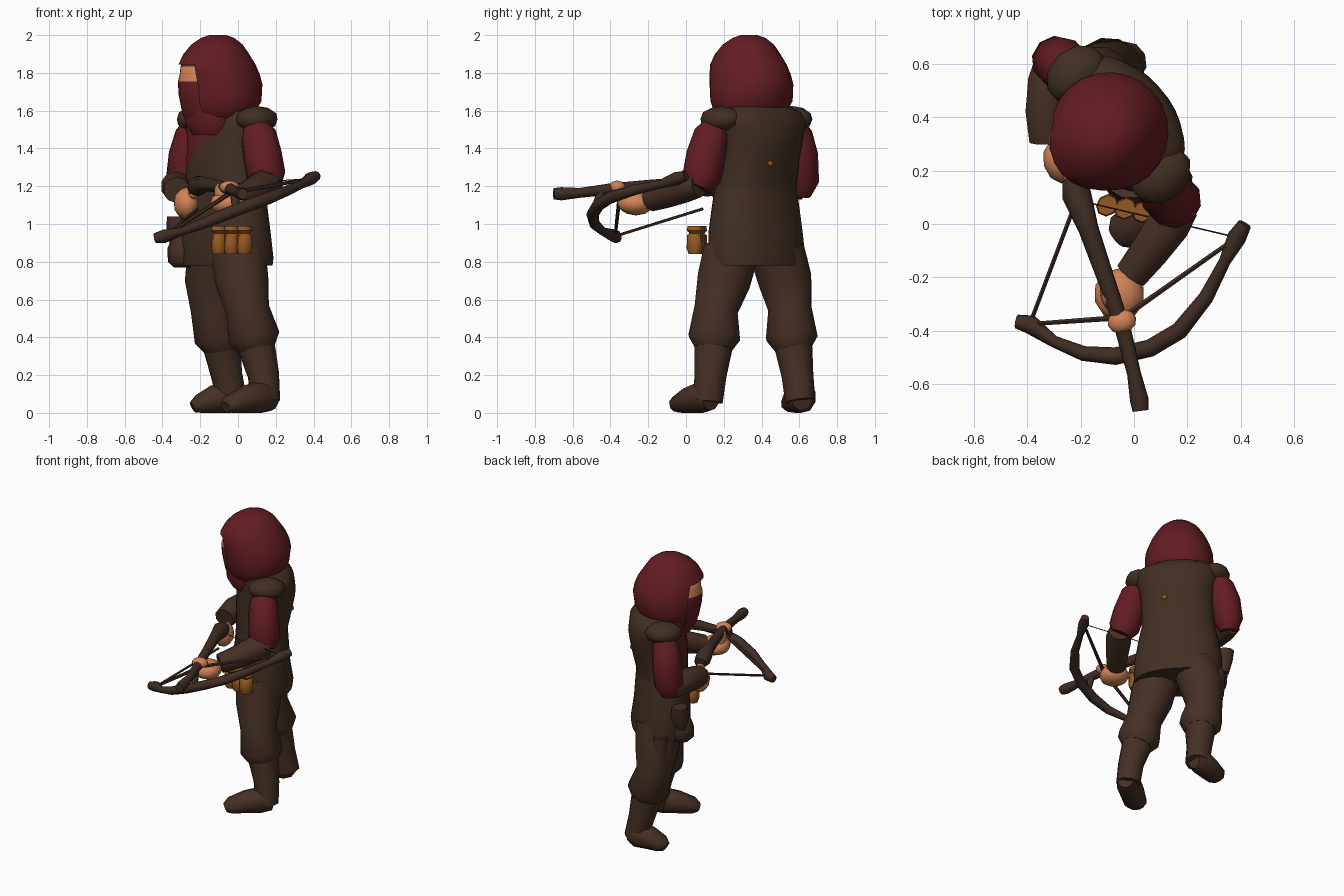
import bpy, bmesh, math
from mathutils import Vector

if "Cube" in bpy.data.objects:
    bpy.data.objects.remove(bpy.data.objects["Cube"], do_unlink=True)


def material(name, r, g, b):
    m = bpy.data.materials.new(name)
    m.use_nodes = True
    m.diffuse_color = (r, g, b, 1)
    node = next(n for n in m.node_tree.nodes if n.type == 'BSDF_PRINCIPLED')
    node.inputs["Base Color"].default_value = (r, g, b, 1)
    node.inputs["Roughness"].default_value = 0.9
    return m


RED = material("dark red cloth", .125, .012, .016)
TUNIC = material("olive brown leather", .053, .028, .016)
BROWN = material("brown leather", .06, .029, .018)
WOOD = material("dark wood", .05, .026, .017)
SKIN = material("skin", .65, .23, .095)
ORANGE = material("orange leather", .3, .1, .015)

# The figure is turned: FRONT is where it faces, LEFT its own left, FACE its gaze
UP = Vector((0, 0, 1))
FRONT = Vector((-.74, -.67, 0)).normalized()
LEFT = UP.cross(FRONT)
FACE = Vector((-.94, -.34, 0)).normalized()
BODY = Vector((-.06, .375, 0))
HEAD = Vector((-.1, .34, 0))


def finish(name, bm, mats, rule=None, angle=50):
    """Turn a bmesh into a shaded object; rule picks a material per face."""
    bmesh.ops.recalc_face_normals(bm, faces=bm.faces)
    if rule:
        for f in bm.faces:
            f.material_index = rule(f.calc_center_median())
    mesh = bpy.data.meshes.new(name)
    bm.to_mesh(mesh)
    bm.free()
    for m in mats:
        mesh.materials.append(m)
    ob = bpy.data.objects.new(name, mesh)
    bpy.context.collection.objects.link(ob)
    bpy.ops.object.select_all(action='DESELECT')
    ob.select_set(True)
    bpy.context.view_layer.objects.active = ob
    bpy.ops.object.shade_smooth_by_angle(angle=math.radians(angle))


def loft(name, path, radii, *mats, sides=10, level=False, power=1.0,
         rule=None, drop=None, floor=False):
    """Skin rings along a path; level keeps the rings horizontal."""
    bm = bmesh.new()
    pts = [Vector(p) for p in path]
    whole = (pts[-1] - pts[0]).normalized()
    ref = LEFT if level or abs(whole.z) > .7 else UP
    rings = []
    for i, p in enumerate(pts):
        t = UP if level else (pts[min(i + 1, len(pts) - 1)] - pts[max(i - 1, 0)]).normalized()
        u = (ref - t * ref.dot(t)).normalized()
        v = t.cross(u)
        r = radii[i]
        ru, rv = r if isinstance(r, tuple) else (r, r)
        ring = []
        for k in range(sides):
            a = math.tau * k / sides
            c, s = math.cos(a), math.sin(a)
            q = p + u * ru * math.copysign(abs(c) ** power, c) + v * rv * math.copysign(abs(s) ** power, s)
            if floor:
                q.z = max(q.z, 0)
            ring.append(bm.verts.new(q))
        rings.append(ring)
    for a, b in zip(rings, rings[1:]):
        for k in range(sides):
            j = (k + 1) % sides
            bm.faces.new((a[k], a[j], b[j], b[k]))
    bm.faces.new(rings[0])
    bm.faces.new(rings[-1])
    if drop:
        gone = [f for f in bm.faces if drop(f.calc_center_median())]
        bmesh.ops.delete(bm, geom=gone, context='FACES')
    finish(name, bm, mats, rule)


def stack(name, centre, rows, *mats, **opts):
    """Loft of horizontal ellipses: rows of height, forward shift, width, depth."""
    path = [centre + FRONT * shift + UP * z for z, shift, w, d in rows]
    loft(name, path, [(w, d) for z, shift, w, d in rows], *mats, level=True, **opts)


def blob(name, at, size, mat, turn=FRONT):
    """Low-poly ellipsoid; size is along turn, across it and upwards."""
    bm = bmesh.new()
    bmesh.ops.create_icosphere(bm, subdivisions=2, radius=1)
    side = UP.cross(turn)
    for v in bm.verts:
        x, y, z = v.co
        v.co = Vector(at) + turn * x * size[0] + side * y * size[1] + UP * z * size[2]
    finish(name, bm, [mat])


# Tunic, crossing over a red scarf that slants down to the right of the chest
def chest_colour(c):
    d = c - BODY
    across = d.dot(LEFT)
    return int(d.dot(FRONT) > .05 and c.z > 1.33 and -.19 < across < min(.15, .1 + (c.z - 1.5) * 1.35))


stack("tunic", BODY, [(.78, 0, .285, .185), (.82, 0, .29, .19), (.95, .01, .285, .18),
                      (1.1, .01, .26, .17), (1.17, .01, .245, .165), (1.19, .01, .24, .165),
                      (1.29, 0, .24, .178), (1.33, -.005, .24, .182), (1.37, -.01, .24, .185),
                      (1.41, -.015, .245, .187), (1.45, -.02, .25, .187), (1.5, -.02, .265, .182),
                      (1.55, -.02, .28, .175), (1.59, -.01, .26, .16), (1.64, .01, .15, .13)],
      TUNIC, RED, sides=32, power=.9, rule=chest_colour)
for side, at in (("left", (.1, .185, 1.555)), ("right", (-.215, .56, 1.555))):
    blob(side + "_shoulder_cape", at, (.125, .1, .07), TUNIC)
stack("neck_scarf", HEAD, [(1.47, .05, .11, .1), (1.54, .05, .15, .14), (1.62, .03, .15, .15)],
      RED, sides=14)


# Hood, open at the face
def face_opening(c):
    d = c - HEAD
    d.z = 0
    return 1.6 < c.z < 1.845 and d.normalized().dot(FACE) > .77


stack("hood", HEAD, [(1.53, 0, .13, .13), (1.58, 0, .195, .175), (1.65, -.01, .225, .21),
                     (1.74, -.01, .222, .222), (1.79, 0, .21, .222), (1.845, .015, .192, .215),
                     (1.9, .02, .165, .182), (1.95, .015, .13, .142), (1.985, .01, .085, .09),
                     (2, .01, .045, .045)],
      RED, sides=24, drop=face_opening)

# Masked head: red mask below, skin at the eyes, hair above
MASK = HEAD + FACE * .085
stack("masked_head", MASK, [(1.52, 0, .08, .08), (1.58, 0, .115, .115), (1.68, 0, .135, .135),
                            (1.755, 0, .14, .14), (1.79, 0, .13, .13),
                            (1.835, 0, .125, .125), (1.9, -.03, .09, .09)],
      RED, SKIN, BROWN, sides=18,
      rule=lambda c: 0 if c.z < 1.755 else 1 if c.z < 1.835 else 2)

# Legs: baggy trousers over cuffed boots
LEGS = {
    "left": [(.0, .24, .86), (.02, .2, .7), (.05, .16, .55), (.085, .15, .4), (.1, .145, .34),
             (.135, .13, .2), (.145, .115, .06)],
    "right": [(-.12, .48, .86), (-.14, .525, .7), (-.135, .55, .55), (-.095, .56, .4),
              (-.085, .57, .34), (-.06, .59, .2), (-.03, .605, .06)],
}
FEET = {
    "left": [(.185, .135, .07), (.125, .09, .085), (.04, .03, .07), (-.04, -.03, .045), (-.065, -.05, .03)],
    "right": [(.01, .615, .07), (-.04, .61, .085), (-.13, .59, .07), (-.21, .575, .045), (-.24, .57, .03)],
}
for side, p in LEGS.items():
    loft(side + "_trouser_leg", p[:5], [.15, .145, .118, .14, .1], BROWN, sides=12)
    loft(side + "_boot_shaft", p[4:], [.1, .085, .08], BROWN, sides=10)
    loft(side + "_boot_foot", FEET[side], [(.06, .055), (.09, .08), (.075, .08), (.05, .075), (.03, .045)],
         BROWN, sides=10, floor=True)

# Arms: red sleeves, leather bracers and bare hands
loft("left_sleeve", [(.09, .17, 1.54), (.11, .135, 1.47), (.13, .105, 1.36), (.15, .085, 1.25), (.165, .06, 1.19)],
     [.06, .095, .105, .105, .07], RED)
loft("left_bracer", [(.18, .07, 1.21), (.13, 0, 1.2), (.06, -.1, 1.16), (-.01, -.19, 1.13)],
     [.07, .085, .075, .065], BROWN)
loft("right_sleeve", [(-.22, .56, 1.54), (-.245, .58, 1.47), (-.27, .6, 1.36), (-.29, .61, 1.22), (-.3, .6, 1.15)],
     [.06, .09, .1, .095, .06], RED)
loft("right_bracer", [(-.31, .62, 1.19), (-.325, .54, 1.2), (-.33, .42, 1.2), (-.325, .31, 1.18)],
     [.06, .075, .08, .07], BROWN)
AIM = Vector((.27, -.96, 0)).normalized()
blob("left_hand", (-.055, -.265, 1.11), (.1, .095, .065), SKIN, AIM)
blob("left_fingers", (-.045, -.365, 1.195), (.045, .055, .035), SKIN, AIM)
blob("left_thumb", (-.095, -.27, 1.16), (.06, .03, .06), SKIN, AIM)
blob("right_hand", (-.275, .235, 1.11), (.085, .065, .085), SKIN, AIM)
blob("right_thumb", (-.235, .18, 1.16), (.05, .03, .03), SKIN, AIM)

# Crossbow: stock, curved bow, braces and string
loft("crossbow_stock", [(-.23, .17, 1.19), (-.215, .11, 1.2), (-.17, -.02, 1.21), (-.1, -.22, 1.2),
                        (-.04, -.4, 1.185), (.0, -.56, 1.165), (.02, -.66, 1.16), (.025, -.7, 1.16)],
     [.04, .055, .038, .032, .03, .026, .035, .03], WOOD, sides=8)
BOW = [(-.44, -.365, .925), (-.39, -.375, .935), (-.3, -.44, .96), (-.19, -.485, 1.0), (-.07, -.495, 1.05),
       (.06, -.465, 1.1), (.17, -.4, 1.14), (.27, -.275, 1.18), (.34, -.14, 1.21), (.385, -.05, 1.24),
       (.415, -.0, 1.255)]
loft("crossbow_bow", BOW, [.026, .036, .022, .028, .033, .033, .033, .028, .022, .036, .026], WOOD, sides=8)
loft("bow_mount", [(-.02, -.45, 1.17), (-.01, -.48, 1.08)], [.022, .022], WOOD, sides=8)
for end, tip, nock_height, thickness in (("lower", BOW[1], 1.08, .008), ("upper", BOW[-2], 1.2, .003)):
    loft(end + "_bow_brace", [tip, (-.04, -.35, 1.165)], [.009, .012], WOOD, sides=6)
    loft(end + "_bowstring", [tip, (-.215, .09, nock_height)], [thickness, thickness], WOOD, sides=5)

# Belt gear: orange flasks, brown pouches, holster and back stud
for i in range(3):
    at = Vector((-.1 + i * .067, .07 - i * .012, 0))
    stack("belt_flask", at, [(.84, 0, .03, .035), (.87, 0, .04, .045), (.94, 0, .038, .045),
                             (.95, 0, .026, .03), (.965, 0, .04, .045), (.99, 0, .035, .04)],
          ORANGE, sides=8)
stack("hip_pouch", Vector((-.29, .46, 0)), [(.77, 0, .05, .05), (.8, 0, .085, .08), (.87, 0, .09, .08),
                                             (.94, 0, .06, .05)], BROWN, sides=10)
stack("side_pouch", Vector((-.32, .53, 0)), [(.88, .01, .03, .03), (.96, 0, .055, .06), (1.04, 0, .065, .05)],
      BROWN, sides=8)
stack("thigh_holster", Vector((-.22, .6, 0)), [(.64, 0, .03, .04), (.7, 0, .035, .05), (.82, 0, .035, .05)],
      BROWN, sides=8)
blob("back_stud", BODY - FRONT * .181 + LEFT * .065 + UP * 1.32, (.009, .018, .016), ORANGE)
